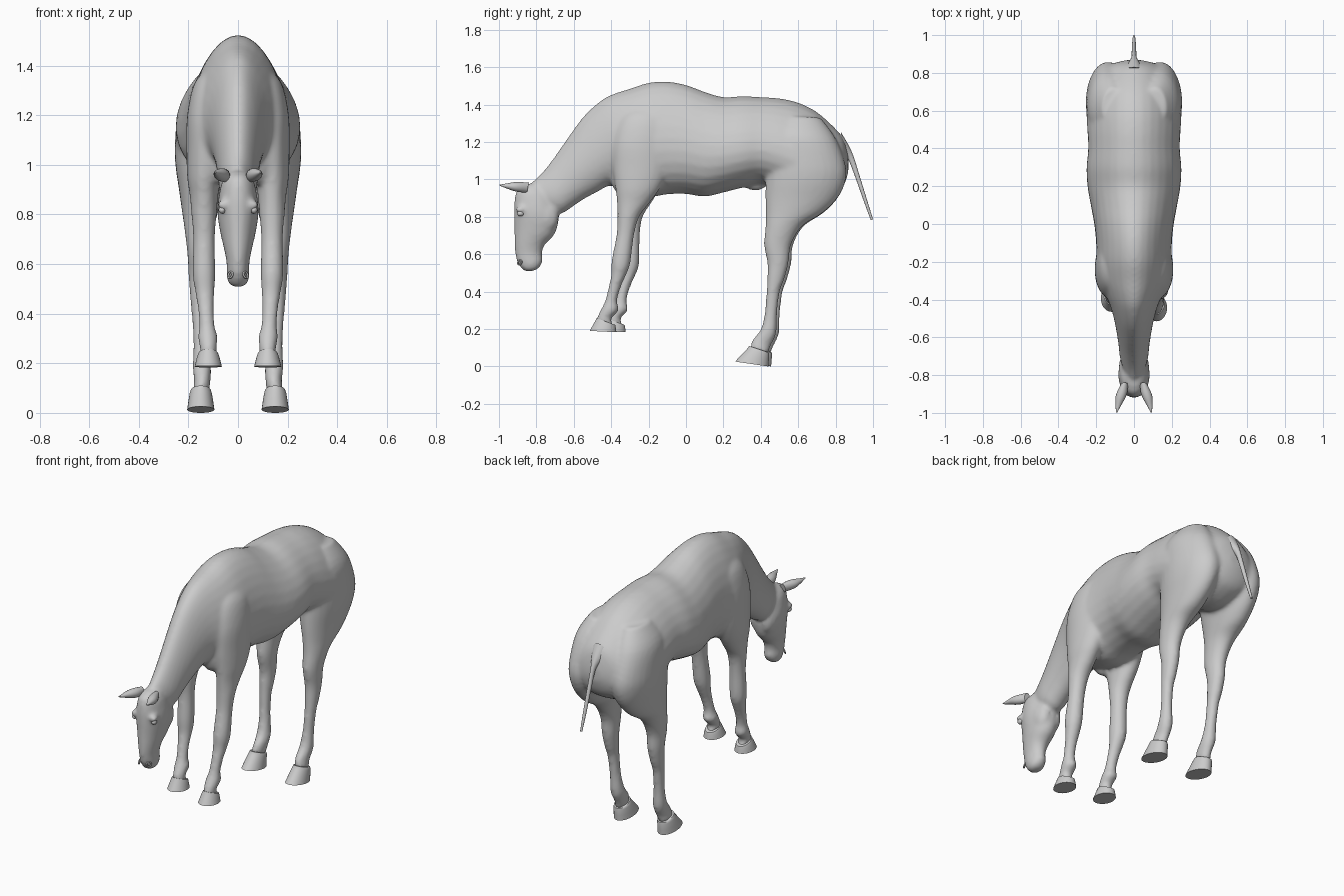
import bpy, bmesh, math
from mathutils import Matrix

if "Cube" in bpy.data.objects:
    bpy.data.objects.remove(bpy.data.objects["Cube"], do_unlink=True)

grey = bpy.data.materials.new("plain grey")
grey.use_nodes = True
colour = (0.6, 0.6, 0.6, 1)
grey.diffuse_color = colour
grey.node_tree.nodes["Principled BSDF"].inputs["Base Color"].default_value = colour
grey.node_tree.nodes["Principled BSDF"].inputs["Roughness"].default_value = 0.7


def resample(secs, steps):
    """Catmull-Rom interpolation between cross-sections."""
    out = []
    for i in range(len(secs) - 1):
        p0, p1 = secs[max(i - 1, 0)], secs[i]
        p2, p3 = secs[i + 1], secs[min(i + 2, len(secs) - 1)]
        for s in range(steps):
            t = s / steps
            out.append([0.5 * (2 * b + (c - a) * t + (2 * a - 5 * b + 4 * c - d) * t * t
                               + (3 * b - a - 3 * c + d) * t ** 3)
                        for a, b, c, d in zip(p0, p1, p2, p3)])
    return out + [list(secs[-1])]


def loft(bm, secs, taper=0.0, side=1, steps=4, n=28):
    """Oval sections: (y, z) of upper/front edge, (y, z) of lower/back edge, half width, x."""
    rings = []
    for yf, zf, yb, zb, w, x in resample(secs, steps):
        ring = []
        for i in range(n):
            a = 2 * math.pi * i / n
            v = math.sin(a)
            ring.append(bm.verts.new((
                side * x + w * math.cos(a) * (1 - taper * v),
                (yf + yb) / 2 + v * (yf - yb) / 2,
                (zf + zb) / 2 + v * (zf - zb) / 2)))
        rings.append(ring)
    for r, s in zip(rings, rings[1:]):
        for i in range(n):
            j = (i + 1) % n
            bm.faces.new((r[i], r[j], s[j], s[i]))
    bm.faces.new(rings[0])
    bm.faces.new(rings[-1])


def blob(bm, pos, size):
    m = Matrix.Translation(pos) @ Matrix.Diagonal((*size, 1))
    bmesh.ops.create_uvsphere(bm, u_segments=20, v_segments=12, radius=1, matrix=m)


def finish(bm, name, angle=60):
    bmesh.ops.recalc_face_normals(bm, faces=bm.faces)
    mesh = bpy.data.meshes.new(name)
    bm.to_mesh(mesh)
    bm.free()
    mesh.materials.append(grey)
    ob = bpy.data.objects.new(name, mesh)
    bpy.context.collection.objects.link(ob)
    bpy.ops.object.select_all(action='DESELECT')
    ob.select_set(True)
    bpy.context.view_layer.objects.active = ob
    bpy.ops.object.shade_smooth_by_angle(angle=math.radians(angle))
    return ob


def stance(secs, shift):
    """Slide the lower leg back, fading out towards the shoulder."""
    out = []
    for yf, zf, yb, zb, w, x in secs:
        d = shift * min(max((0.95 - zf) / 0.4, 0), 1)
        out.append((yf + d, zf, yb + d, zb, w, x))
    return out


# Trunk: upright slices from rump to chest (y, top, bottom, half width)
TRUNK = [(.868, 1.12, 1.04, .04), (.845, 1.21, .97, .12), (.80, 1.27, .92, .18),
         (.70, 1.36, .88, .23), (.60, 1.41, .89, .247), (.50, 1.433, .94, .243),
         (.40, 1.44, .975, .238), (.30, 1.445, .955, .247), (.20, 1.44, .93, .242),
         (.10, 1.468, .908, .225), (0, 1.505, .922, .207), (-.10, 1.523, .92, .197),
         (-.20, 1.517, .905, .195), (-.30, 1.485, .925, .18)]
# Neck: slices leaning towards the poll
NECK = [(-.38, 1.46, -.37, .955, .15, 0), (-.45, 1.425, -.415, .965, .125, 0),
        (-.54, 1.345, -.47, .935, .105, 0), (-.62, 1.24, -.545, .895, .09, 0),
        (-.70, 1.125, -.605, .855, .08, 0), (-.77, 1.035, -.66, .82, .073, 0),
        (-.83, .98, -.72, .83, .055, 0)]
# Head: slices from poll to lips, front of face first
HEAD = [(-.85, .975, -.77, .97, .035, 0), (-.902, .945, -.72, .92, .064, 0),
        (-.918, .88, -.69, .86, .078, 0), (-.92, .82, -.68, .79, .083, 0),
        (-.918, .74, -.70, .71, .071, 0), (-.917, .67, -.755, .65, .056, 0),
        (-.914, .61, -.77, .60, .046, 0), (-.903, .56, -.765, .565, .046, 0),
        (-.88, .525, -.783, .53, .041, 0), (-.855, .505, -.81, .512, .022, 0)]
# Front leg from shoulder blade to coronet
FRONT = [(-.27, 1.40, -.17, 1.40, .03, .08), (-.35, 1.33, -.09, 1.33, .07, .105),
         (-.39, 1.20, -.08, 1.20, .083, .122), (-.39, 1.06, -.09, 1.06, .078, .13),
         (-.377, .95, -.14, .95, .068, .137), (-.37, .88, -.19, .88, .058, .137),
         (-.367, .80, -.25, .80, .051, .137), (-.372, .70, -.278, .70, .044, .137),
         (-.397, .57, -.298, .55, .046, .137), (-.40, .49, -.32, .49, .039, .134),
         (-.415, .42, -.35, .42, .032, .130), (-.433, .35, -.368, .35, .031, .125),
         (-.449, .315, -.36, .30, .040, .122), (-.47, .275, -.40, .255, .034, .12),
         (-.48, .235, -.385, .215, .034, .12)]
# Hind leg from haunch to coronet
HIND = [(.52, 1.34, .72, 1.33, .06, .11), (.44, 1.24, .80, 1.22, .108, .13),
        (.43, 1.10, .853, 1.08, .117, .137), (.425, 1.0, .853, .99, .112, .14),
        (.424, .90, .81, .90, .092, .146), (.426, .82, .73, .82, .075, .152),
        (.425, .75, .622, .75, .061, .156), (.417, .65, .562, .65, .049, .156),
        (.435, .55, .548, .55, .043, .156), (.434, .47, .524, .46, .037, .156),
        (.43, .40, .502, .40, .032, .155), (.42, .28, .487, .28, .03, .15),
        (.398, .195, .482, .175, .037, .146), (.357, .145, .453, .11, .033, .144),
        (.34, .095, .44, .07, .034, .15)]
FRONT_HOOF = [(-.478, .258, -.378, .222, .039, .12), (-.487, .240, -.376, .212, .045, .12),
              (-.515, .190, -.372, .183, .055, .12)]
HIND_HOOF = [(.337, .110, .442, .075, .039, .15), (.325, .092, .445, .065, .045, .15),
             (.262, .026, .440, 0, .055, .15)]
EAR = [(-.84, .982, -.85, .93, .018, .05), (-.885, .986, -.89, .932, .027, .062),
       (-.92, .985, -.92, .938, .026, .072), (-.96, .978, -.96, .952, .015, .083),
       (-.998, .972, -.998, .967, .003, .092)]

# Body: overlapping masses fused into one smooth skin
bm = bmesh.new()
loft(bm, [(y, t, y, b, w, 0) for y, t, b, w in TRUNK] + NECK, taper=.2)
loft(bm, HEAD, taper=.04)
for side in (1, -1):
    loft(bm, stance(FRONT, 0 if side > 0 else .05), side=side)
    loft(bm, stance(HIND, 0 if side > 0 else .015), side=side)
    blob(bm, (side * .035, -.755, .80), (.045, .075, .085))       # cheek
    blob(bm, (side * .06, -.885, .838), (.023, .028, .02))        # brow
    blob(bm, (side * .07, -.345, 1.03), (.075, .06, .11))         # breast
blob(bm, (0, .37, .975), (.035, .06, .035))                       # sheath
body = finish(bm, "body", 180)
remesh = body.modifiers.new("fuse", 'REMESH')
remesh.mode = 'VOXEL'
remesh.voxel_size = .011
remesh.use_smooth_shade = True
smooth = body.modifiers.new("soften", 'SMOOTH')
smooth.factor = .5
smooth.iterations = 8

for side, label in ((1, "left"), (-1, "right")):
    # Hooves
    for name, secs, shift in (("front_hoof", FRONT_HOOF, .05), ("hind_hoof", HIND_HOOF, .015)):
        bm = bmesh.new()
        loft(bm, stance(secs, shift if side < 0 else 0), side=side, steps=2)
        finish(bm, f"{label}_{name}", 40)
    # Ears
    bm = bmesh.new()
    loft(bm, EAR, side=side, n=16)
    finish(bm, label + "_ear")
    # Eyes
    bm = bmesh.new()
    blob(bm, (side * .064, -.885, .818), (.014, .018, .015))
    finish(bm, label + "_eye")
    # Nostril rims
    bpy.ops.mesh.primitive_torus_add(major_radius=.013, minor_radius=.004,
                                     major_segments=20, minor_segments=8,
                                     location=(side * .031, -.889, .556),
                                     rotation=(math.radians(70), 0, side * math.radians(50)))
    rim = bpy.context.object
    rim.name = label + "_nostril"
    rim.data.materials.append(grey)
    bpy.ops.object.shade_smooth()

# Tail: tapering dock hanging behind the rump
bm = bmesh.new()
loft(bm, [(.83, 1.25, .80, 1.13, .05, 0), (.868, 1.185, .845, 1.125, .027, 0),
          (.895, 1.125, .868, 1.105, .014, 0), (.925, 1.03, .902, 1.02, .012, 0),
          (.965, .90, .947, .893, .010, 0), (1.0, .787, .988, .782, .006, 0)], n=16)
finish(bm, "tail")
